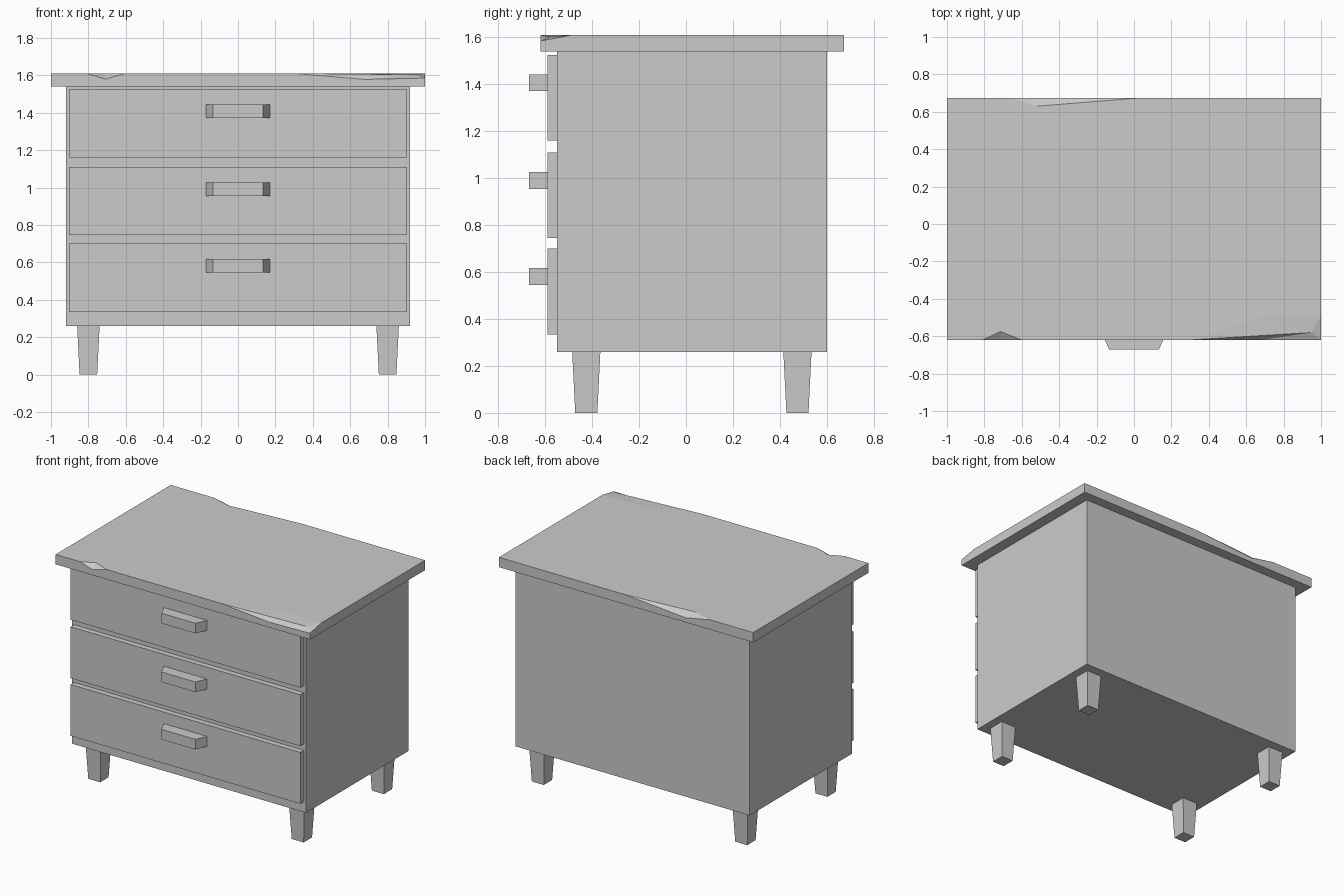
import bpy, bmesh

if "Cube" in bpy.data.objects:
    bpy.data.objects.remove(bpy.data.objects["Cube"])


def add_mesh(name, verts, faces):
    mesh = bpy.data.meshes.new(name)
    mesh.from_pydata(verts, [], faces)
    bm = bmesh.new()
    bm.from_mesh(mesh)
    bmesh.ops.recalc_face_normals(bm, faces=bm.faces)
    bm.to_mesh(mesh)
    bm.free()
    obj = bpy.data.objects.new(name, mesh)
    bpy.context.collection.objects.link(obj)
    return obj


BOX_FACES = [(0, 1, 2, 3), (4, 5, 6, 7), (0, 1, 5, 4),
             (1, 2, 6, 5), (2, 3, 7, 6), (3, 0, 4, 7)]


def box(name, x0, x1, y0, y1, z0, z1):
    ring = [(x0, y0), (x1, y0), (x1, y1), (x0, y1)]
    return add_mesh(name, [(x, y, z) for z in (z0, z1) for x, y in ring], BOX_FACES)


def taper(name, ring_a, ring_b):
    return add_mesh(name, ring_a + ring_b, BOX_FACES)


# Cabinet body
box("cabinet_body", -0.92, 0.92, -0.55, 0.60, 0.26, 1.54)

# Drawer fronts, each with a handle that narrows toward the front
drawers = [("bottom", 0.335, 0.70, 0.582), ("middle", 0.745, 1.11, 0.99),
           ("top", 1.16, 1.525, 1.407)]
for label, z0, z1, hz in drawers:
    box(label + "_drawer", -0.903, 0.903, -0.59, -0.55, z0, z1)

    def handle_ring(hx, y):
        return [(-hx, y, hz - 0.036), (hx, y, hz - 0.036),
                (hx, y, hz + 0.036), (-hx, y, hz + 0.036)]
    taper(label + "_handle", handle_ring(0.17, -0.59), handle_ring(0.133, -0.67))

# Tapered legs
for side, lx in (("left", -0.80), ("right", 0.80)):
    for end, ly in (("front", -0.425), ("back", 0.475)):
        def leg_ring(h, z):
            return [(lx - h, ly - h, z), (lx + h, ly - h, z),
                    (lx + h, ly + h, z), (lx - h, ly + h, z)]
        taper(f"{end}_{side}_leg", leg_ring(0.047, 0), leg_ring(0.06, 0.26))

# Worn top board: named corner and chip points, then the faces between them
F, B, T, D = -0.62, 0.673, 1.61, 1.54
points = {
    "fl": (-1, F, T), "fr": (1, F, 1.585), "br": (1, B, T), "bl": (-1, B, T),
    "dfl": (-1, F, D), "dfr": (1, F, D), "dbr": (1, B, D), "dbl": (-1, B, D),
    # small front chip
    "a0": (-0.81, F, T), "a1": (-0.60, F, T), "alow": (-0.71, F, 1.58), "ain": (-0.713, -0.575, T),
    # long worn front corner
    "c0": (0.30, F, T), "clow": (0.68, F, 1.578), "cin": (0.95, -0.58, 1.603),
    "cp": (0.68, -0.50, T), "cq": (1, -0.49, T),
    # back chip
    "b0": (0.02, B, T), "b1": (-0.66, B, T), "blow": (-0.47, B, 1.573), "bin": (-0.52, 0.63, T),
}
board_faces = [
    "fl a0 ain a1 c0 cp cq br b0 bin b1 bl",
    "dfl dfr fr clow c0 a1 alow a0 fl",
    "dbr dbl bl b1 blow b0 br",
    "dfr dbr br cq fr", "dbl dfl fl bl", "dfl dbl dbr dfr",
    "a0 alow ain", "alow a1 ain",
    "b0 blow bin", "blow b1 bin",
    "c0 clow cin", "clow fr cin", "c0 cin cp", "cp cin cq", "cin fr cq",
]
names = list(points)
add_mesh("worn_top_board", list(points.values()),
         [[names.index(n) for n in f.split()] for f in board_faces])
